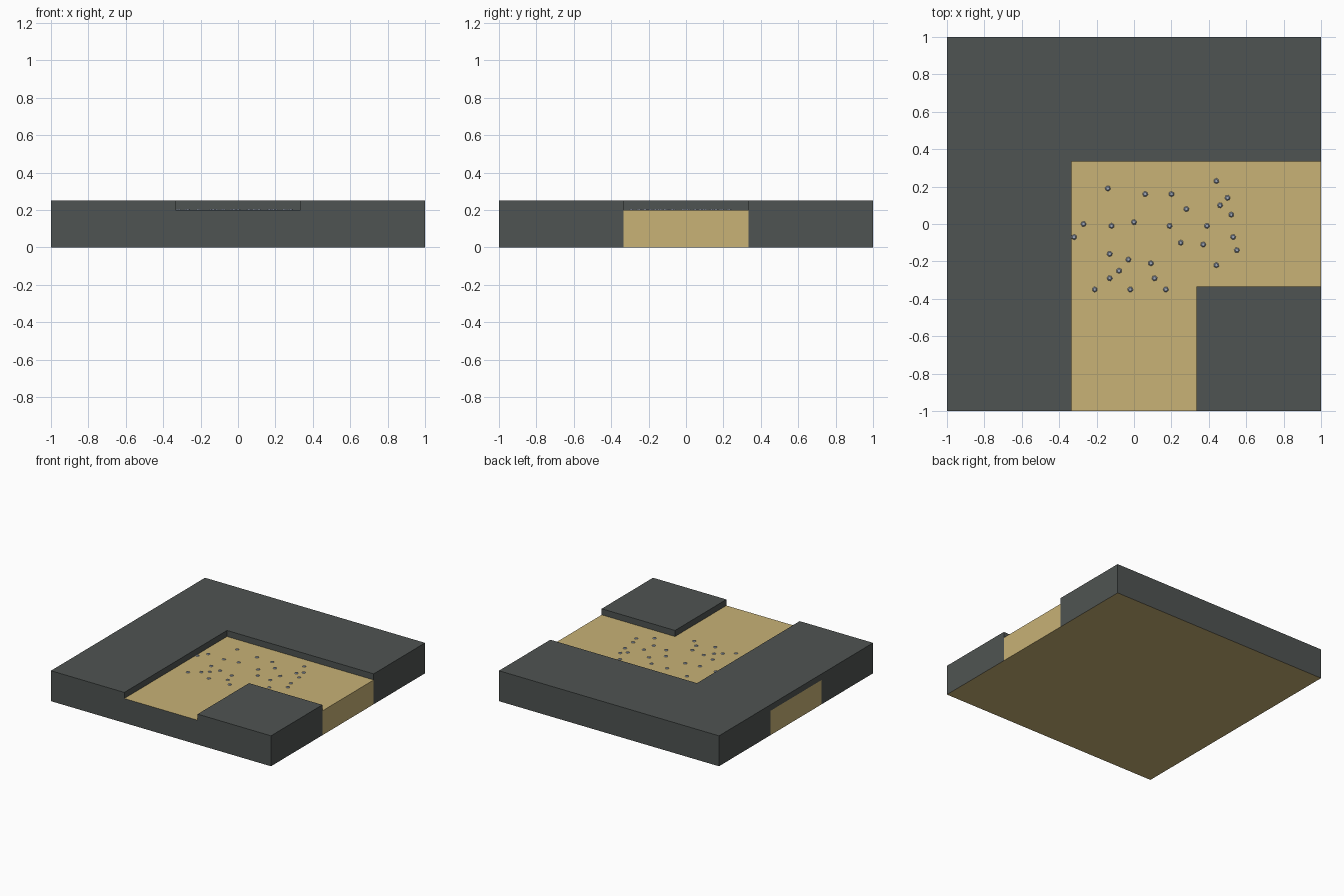
import bpy, bmesh
from mathutils import Vector, Matrix

if "Cube" in bpy.data.objects:
    bpy.data.objects.remove(bpy.data.objects["Cube"])

T, TOP, FLOOR = 1 / 3, 0.25, 0.2


def material(name, color):
    m = bpy.data.materials.new(name)
    m.diffuse_color = (*color, 1)
    m.use_nodes = True
    m.node_tree.nodes["Principled BSDF"].inputs["Base Color"].default_value = m.diffuse_color
    return m


def finish(bm, name, mats):
    mesh = bpy.data.meshes.new(name)
    bm.to_mesh(mesh)
    bm.free()
    for m in mats:
        mesh.materials.append(m)
    bpy.context.collection.objects.link(bpy.data.objects.new(name, mesh))


def in_path(c):
    return (abs(c.x) < T and c.y < T) or (abs(c.y) < T and c.x > -T)


def at_opening(c):
    return FLOOR < c.z < TOP - 0.001 and (
        (c.x > 0.99 and abs(c.y) < T) or (c.y < -0.99 and abs(c.x) < T))


stone = material("dark_stone", (0.078, 0.088, 0.084))
sand = material("sand", (0.577, 0.445, 0.181))
pebble = material("pebble", (0.36, 0.41, 0.50))

# Tile: a slab cut into a 3 x 3 grid
bm = bmesh.new()
bmesh.ops.create_cube(bm, size=1, matrix=Matrix.Translation((0, 0, TOP / 2))
                      @ Matrix.Diagonal((2, 2, TOP, 1)))
cuts = [((s * T, 0, 0), (1, 0, 0)) for s in (-1, 1)]
cuts += [((0, s * T, 0), (0, 1, 0)) for s in (-1, 1)]
cuts.append(((0, 0, FLOOR), (0, 0, 1)))
for co, no in cuts:
    bmesh.ops.bisect_plane(bm, geom=bm.verts[:] + bm.edges[:] + bm.faces[:],
                           plane_co=co, plane_no=no)

# Sunken corner path, open at the front and right
path = [f for f in bm.faces
        if f.normal.z > 0.9 and in_path(f.calc_center_median())]
new = bmesh.ops.extrude_face_region(bm, geom=path)["geom"]
bmesh.ops.translate(bm, vec=Vector((0, 0, FLOOR - TOP)),
                    verts=[g for g in new if isinstance(g, bmesh.types.BMVert)])
extra = []
for f in bm.faces:
    c = f.calc_center_median()
    flat_top = all(v.co.z > TOP - 0.001 for v in f.verts)
    if at_opening(c) or (flat_top and in_path(c)):
        extra.append(f)
bmesh.ops.delete(bm, geom=extra, context='FACES')
bmesh.ops.remove_doubles(bm, verts=bm.verts[:], dist=0.001)
bmesh.ops.recalc_face_normals(bm, faces=bm.faces[:])

# Sand on the path, the underside and the middle of both x sides
for f in bm.faces:
    c = f.calc_center_median()
    floor = abs(f.normal.z) > 0.9 and c.z < FLOOR + 0.01
    side = abs(c.x) > 0.99 and abs(c.y) < T and c.z < FLOOR
    f.material_index = 1 if floor or side else 0
bmesh.ops.dissolve_limit(bm, angle_limit=0.01, verts=bm.verts[:],
                         edges=bm.edges[:], delimit={'MATERIAL'})
finish(bm, "path_tile", [stone, sand])

# Scattered low pebbles
spots = [(-.32, -.07), (-.27, 0), (-.14, .19), (-.12, -.01), (-.13, -.16),
         (-.13, -.29), (-.08, -.25), (-.03, -.19), (-.02, -.35), (-.21, -.35),
         (0, .01), (.06, .16), (.09, -.21), (.11, -.29), (.17, -.35),
         (.2, .16), (.28, .08), (.19, -.01), (.25, -.1), (.37, -.11),
         (.39, -.01), (.44, .23), (.5, .14), (.46, .1), (.52, .05),
         (.53, -.07), (.55, -.14), (.44, -.22)]
bm = bmesh.new()
for i, (x, y) in enumerate(spots):
    bmesh.ops.create_cone(bm, cap_ends=True, segments=6, radius1=0.016,
                          radius2=0.009, depth=0.007,
                          matrix=Matrix.Translation((x, y, FLOOR + 0.0025))
                          @ Matrix.Rotation(i * 0.7, 4, 'Z'))
finish(bm, "pebbles", [pebble])
